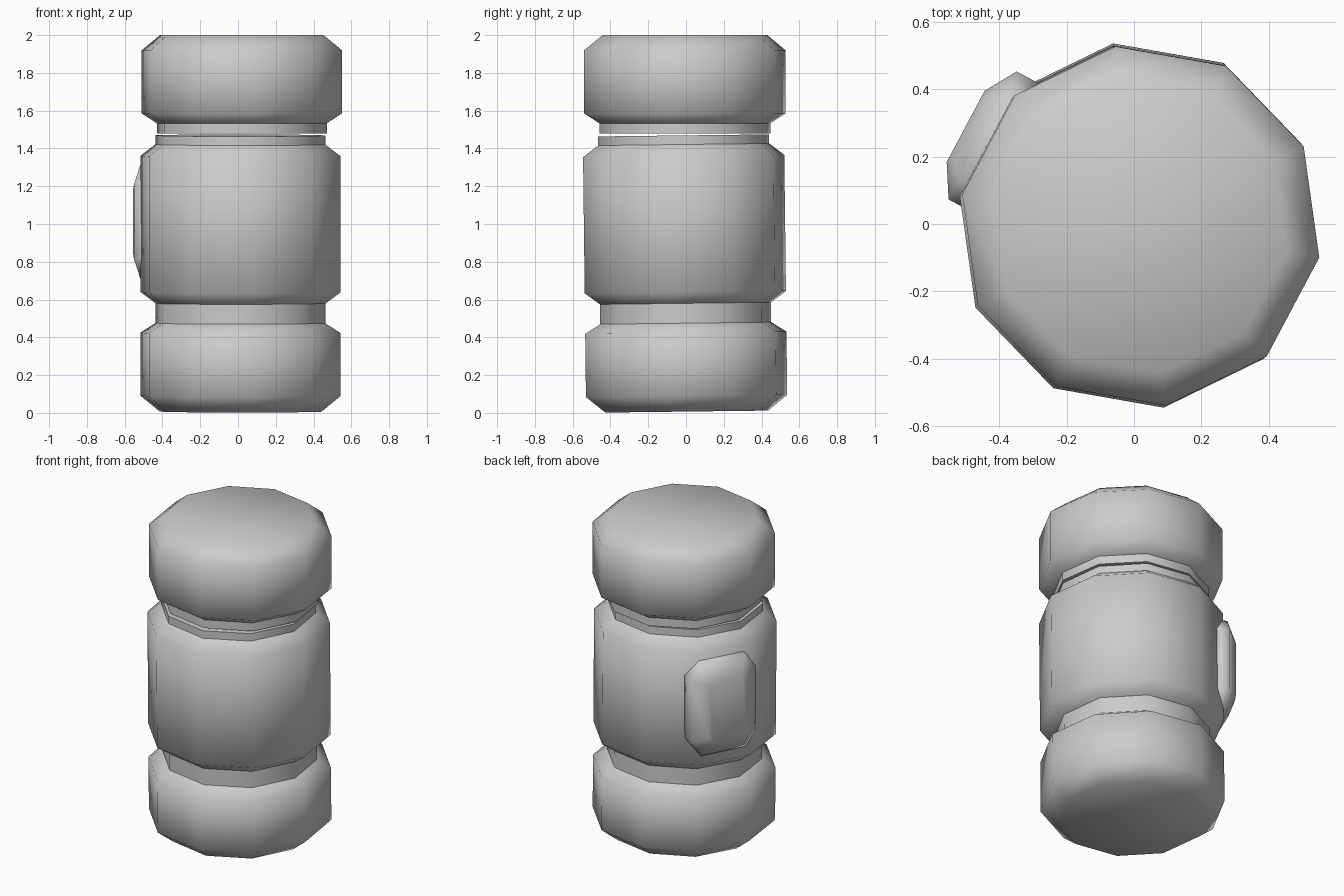
import bpy, bmesh
from math import cos, sin, radians
from mathutils import Vector

if "Cube" in bpy.data.objects:
    bpy.data.objects.remove(bpy.data.objects["Cube"])


def loft(name, rings, sharp_rings=()):
    """Skin equal-sized rings of points, cap both ends, shade smooth except on sharp rings."""
    bm = bmesh.new()
    vs = [[bm.verts.new(p) for p in ring] for ring in rings]
    n = len(vs[0])
    for a, b in zip(vs, vs[1:]):
        for i in range(n):
            j = (i + 1) % n
            bm.faces.new((a[i], a[j], b[j], b[i]))
    bm.faces.new(vs[0][::-1])
    bm.faces.new(vs[-1])
    bmesh.ops.recalc_face_normals(bm, faces=bm.faces)
    for f in bm.faces:
        f.smooth = True
    for k in sharp_rings:
        for i in range(n):
            bm.edges.get((vs[k][i], vs[k][(i + 1) % n])).smooth = False
    me = bpy.data.meshes.new(name)
    bm.to_mesh(me)
    bm.free()
    ob = bpy.data.objects.new(name, me)
    bpy.context.collection.objects.link(ob)
    return ob


def decagon(r, z):
    return [Vector((r * cos(radians(36 * k - 10)), r * sin(radians(36 * k - 10)), z))
            for k in range(10)]


R, NECK = 0.538, 0.457

# Body: foot drum, waist groove, main drum and upper neck, very slightly tilted
body_profile = [(0.435, 0.0), (R, 0.083), (R, 0.417), (NECK, 0.468),
                (NECK, 0.573), (R, 0.632), (R, 1.353), (NECK, 1.414), (NECK, 1.462)]
body = loft("body", [decagon(r, z) for r, z in body_profile], (3, 4, 7, 8))
body.location = (0.013, 0.004, 0.007)
body.rotation_euler = (0.012, 0, 0)

# Lid with its own short neck, separated from the body by a thin gap
lid_profile = [(NECK, 1.48), (NECK, 1.533), (R, 1.585), (R, 1.92), (0.44, 2.0)]
lid = loft("lid", [decagon(r, z) for r, z in lid_profile], (0, 1))
lid.location = (0.02, -0.006, 0)

# Side panel: chamfered plate with cut corners on the back-left face
ang = radians(152)
normal = Vector((cos(ang), sin(ang), 0))
side = Vector((-sin(ang), cos(ang), 0))


def octagon(w, h, cw, ch, depth):
    pts = [(w, h - ch), (w - cw, h), (cw - w, h), (-w, h - ch),
           (-w, ch - h), (cw - w, -h), (w - cw, -h), (w, ch - h)]
    return [normal * depth + side * (t - 0.021) + Vector((0, 0, z + 1.012)) for t, z in pts]


loft("side_panel", [octagon(0.215, 0.3, 0.07, 0.1, 0.44),
                    octagon(0.215, 0.3, 0.07, 0.1, 0.52),
                    octagon(0.12, 0.2, 0.025, 0.03, 0.577)])
